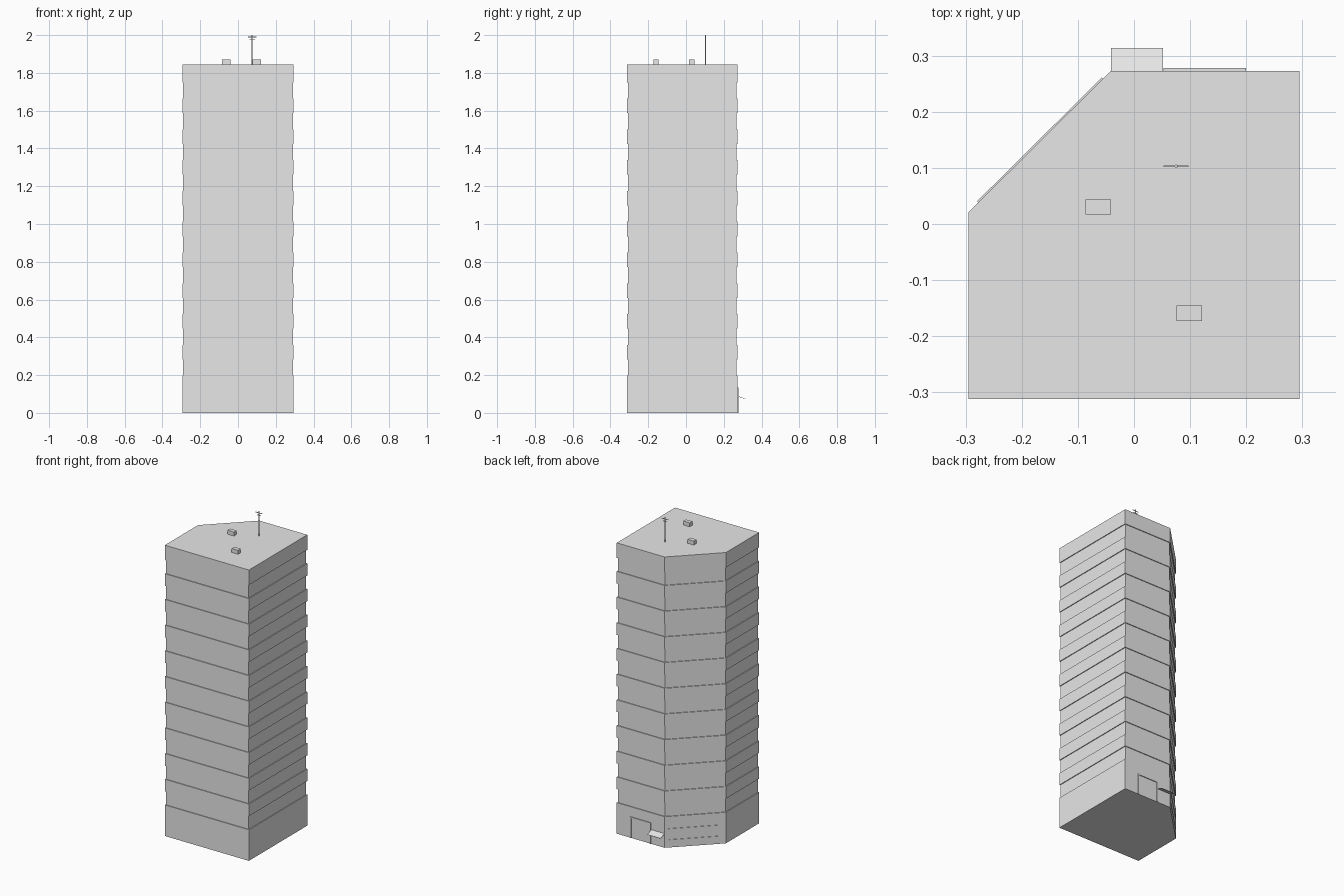
import bpy, bmesh, math
from mathutils import Vector, Matrix

if "Cube" in bpy.data.objects:
    bpy.data.objects.remove(bpy.data.objects["Cube"])

grey = bpy.data.materials.new("light_grey")
grey.diffuse_color = (0.8, 0.8, 0.8, 1)
grey.use_nodes = True
grey.node_tree.nodes["Principled BSDF"].inputs["Base Color"].default_value = grey.diffuse_color

ROOF = 1.845
FOOTPRINT = [Vector(p) for p in
             [(-0.295, -0.312), (0.295, -0.312), (0.295, 0.273), (-0.041, 0.273), (-0.295, 0.021)]]


def finish(name, bm):
    bmesh.ops.recalc_face_normals(bm, faces=bm.faces[:])
    mesh = bpy.data.meshes.new(name)
    bm.to_mesh(mesh)
    bm.free()
    mesh.materials.append(grey)
    obj = bpy.data.objects.new(name, mesh)
    bpy.context.collection.objects.link(obj)
    return obj


def boxes(name, spans, matrix=Matrix()):
    """One object from boxes given as (x0, x1, y0, y1, z0, z1)."""
    bm = bmesh.new()
    for x0, x1, y0, y1, z0, z1 in spans:
        m = (Matrix.Translation(((x0 + x1) / 2, (y0 + y1) / 2, (z0 + z1) / 2))
             @ Matrix.Diagonal((x1 - x0, y1 - y0, z1 - z0, 1)))
        bmesh.ops.create_cube(bm, size=1, matrix=matrix @ m)
    return finish(name, bm)


def inset(points, d):
    """Move every side of a counter-clockwise outline inwards by d."""
    result = []
    for i, p in enumerate(points):
        a = (p - points[i - 1]).normalized()
        b = (points[(i + 1) % len(points)] - p).normalized()
        n1, n2 = Vector((-a.y, a.x)), Vector((-b.y, b.x))
        result.append(p + (n1 + n2) * d / (1 + n1.dot(n2)))
    return result


# Tower: five-sided outline with ten slightly recessed window bands
levels = [(0, 0)]
for i in range(10):
    low = 0.197 + 0.163 * i
    high = low + 0.086
    levels += [(low, 0), (low, 0.005), (high, 0.005), (high, 0)]
levels.append((ROOF, 0))

bm = bmesh.new()
rings = [[bm.verts.new((p.x, p.y, z)) for p in inset(FOOTPRINT, d)] for z, d in levels]
for lower, upper in zip(rings, rings[1:]):
    for i in range(5):
        j = (i + 1) % 5
        bm.faces.new((lower[i], lower[j], upper[j], upper[i]))
bm.faces.new(rings[0][::-1])
bm.faces.new(rings[-1])
finish("tower", bm)

# Roof vents
for name, x, y in (("roof_vent_back", -0.0635, 0.0305), ("roof_vent_front", 0.0985, -0.159)):
    boxes(name, [(x - 0.0225, x + 0.0225, y - 0.0135, y + 0.0135, ROOF, 1.87)])

# Antenna: pole with two crossbars
bm = bmesh.new()
bmesh.ops.create_cone(bm, cap_ends=True, segments=8, radius1=0.003, radius2=0.003,
                      depth=2 - ROOF, matrix=Matrix.Translation((0.075, 0.103, (2 + ROOF) / 2)))
finish("antenna_pole", bm)
boxes("antenna_bars", [(0.075 - w, 0.075 + w, 0.1015, 0.1045, z - 0.0015, z + 0.0015)
                       for w, z in ((0.0225, 1.99), (0.014, 1.975))])

# Entrance canopy: thin plate sloping outwards
slope = math.atan2(0.015, 0.041)
boxes("entrance_canopy", [(-0.041, 0.052, 0, 0.0437, -0.002, 0)],
      Matrix.Translation((0, 0.273, 0.09)) @ Matrix.Rotation(-slope, 4, 'X'))

# Garage door frame on the back wall
boxes("garage_frame", [(0.053, 0.06, 0.27, 0.278, 0, 0.127),
                       (0.193, 0.2, 0.27, 0.278, 0, 0.127),
                       (0.053, 0.2, 0.27, 0.278, 0.127, 0.134)])

# Shop window frame on the diagonal wall
corner, end = FOOTPRINT[3], FOOTPRINT[4]
along = (end - corner).normalized()
wall = Matrix.Translation((corner.x, corner.y, 0)) @ Matrix.Rotation(math.atan2(along.y, along.x), 4, 'Z')
s0, s1, z0, z1, t = 0.02, 0.333, 0.045, 0.12, 0.005
boxes("shop_window_frame", [(s0, s0 + t, -0.003, 0.002, z0, z1),
                            (s1 - t, s1, -0.003, 0.002, z0, z1),
                            (s0, s1, -0.003, 0.002, z0, z0 + t),
                            (s0, s1, -0.003, 0.002, z1 - t, z1)], wall)
